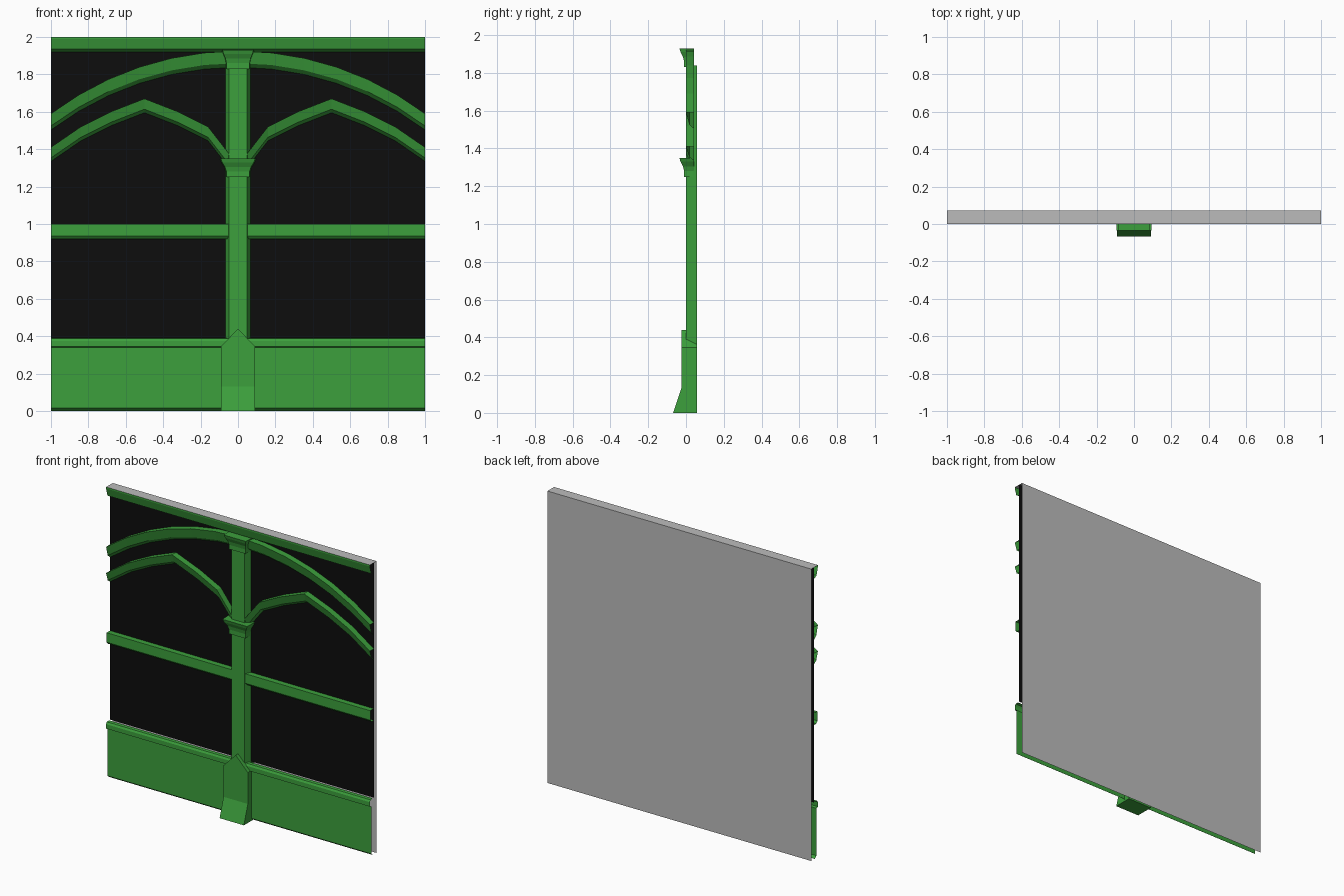
import bpy
import bmesh
import math

if "Cube" in bpy.data.objects:
    bpy.data.objects.remove(bpy.data.objects["Cube"], do_unlink=True)


def material(name, colour):
    m = bpy.data.materials.new(name)
    m.use_nodes = True
    m.diffuse_color = (*colour, 1)
    m.node_tree.nodes["Principled BSDF"].inputs["Base Color"].default_value = (*colour, 1)
    return m


green = material("trim_green", (0.045, 0.35, 0.045))
black = material("panel_black", (0.004, 0.004, 0.004))
grey = material("shell_grey", (0.5, 0.5, 0.5))

PANEL_Y = 0.043
BACK_Y = 0.072
POST_BACK = 0.058


def finish(name, bm, mat):
    bmesh.ops.remove_doubles(bm, verts=bm.verts, dist=0.0001)
    mesh = bpy.data.meshes.new(name)
    bm.to_mesh(mesh)
    bm.free()
    mesh.materials.append(mat)
    obj = bpy.data.objects.new(name, mesh)
    bpy.context.collection.objects.link(obj)
    return obj


def sweep(name, path, profile, mat):
    """Open strip: a (y, z) profile carried along an (x, z) path."""
    bm = bmesh.new()
    rows = [[bm.verts.new((x, y, z + dz)) for y, dz in profile] for x, z in path]
    for a, b in zip(rows, rows[1:]):
        for i in range(len(profile) - 1):
            bm.faces.new((a[i], a[i + 1], b[i + 1], b[i]))
    return finish(name, bm, mat)


def loft(name, levels, mat):
    """Closed post: levels of (z, front half width, back half width, front y, back y)."""
    bm = bmesh.new()
    rings = []
    for z, wf, wb, yf, yb in levels:
        corners = ((-wf, yf), (wf, yf), (wb, yb), (-wb, yb))
        rings.append([bm.verts.new((x, y, z)) for x, y in corners])
    for a, b in zip(rings, rings[1:]):
        for i in range(4):
            j = (i + 1) % 4
            bm.faces.new((a[i], a[j], b[j], b[i]))
    bm.faces.new(rings[0][::-1])
    if levels[-1][1] > 0:
        bm.faces.new(rings[-1])
    return finish(name, bm, mat)


span = [(-1, 0), (1, 0)]

# Thin outer shell and the dark wall panel
sweep("wall_shell", span, [(BACK_Y, 0), (BACK_Y, 0.38), (BACK_Y, 2), (0, 2)], grey)
sweep("wall_panel", span, [(PANEL_Y, 2), (PANEL_Y, 0.39)], black)

# Horizontal mouldings
sweep("top_moulding", span,
      [(0, 2), (0, 1.99), (0.015, 1.935), (PANEL_Y, 1.92)], green)
sweep("middle_rail", span,
      [(PANEL_Y, 1), (0.005, 1), (0.005, 0.935), (0.018, 0.92), (PANEL_Y, 0.92)], green)
sweep("baseboard", span,
      [(0.03, 0.39), (0.008, 0.388), (0, 0.375), (0, 0.345), (0.016, 0.34),
       (0.016, 0.015), (0.035, 0)], green)


# Ribs: the large arch and two small pointed arches
def rib(height):
    return [(PANEL_Y, 0), (0, 0), (0.018, -0.75 * height), (PANEL_Y, -height)]


radius, crown = 1.66, 1.925
reach = math.asin(1 / radius)
big = []
for i in range(13):
    a = reach * (i / 6 - 1)
    big.append((radius * math.sin(a), crown - radius * (1 - math.cos(a))))
sweep("large_arch", big, rib(0.087), green)

rise = [(-0.5, 1.41), (-0.34, 1.52), (-0.18, 1.6), (0, 1.67)]
small = rise + [(-x, z) for x, z in rise[-2::-1]]
for side, centre in (("right", -0.5), ("left", 0.5)):
    path = [(x + centre, z) for x, z in small]
    # carry the rib into the column
    inner = (0, 1.33)
    if side == "right":
        path[-1:] = [(-0.05, 1.378), inner]
    else:
        path[:1] = [inner, (0.05, 1.378)]
    sweep(side + "_pointed_arch", path, rib(0.075), green)

# Column with tapered sides
loft("column", [(0.2, 0.048, 0.075, 0, POST_BACK),
                (1.84, 0.048, 0.075, 0, POST_BACK)], green)


# Flared capitals
def capital(name, top, flare):
    shape = [(0.1, 0, -0.01), (0.07, 0, -0.01), (0.045, 0.25, -0.016),
             (0.02, 0.75, -0.029), (0, 1, -0.035)]
    loft(name, [(top - d, 0.062 + f * flare, 0.066 + f * flare, y, PANEL_Y)
                for d, f, y in shape], green)


capital("lower_capital", 1.35, 0.031)
capital("upper_capital", 1.93, 0.021)

# Gabled plinth with a splayed foot
loft("plinth", [(0, 0.092, 0.092, -0.068, POST_BACK),
                (0.13, 0.092, 0.092, -0.025, POST_BACK),
                (0.345, 0.092, 0.092, -0.025, POST_BACK),
                (0.44, 0, 0, -0.025, POST_BACK)], green)
